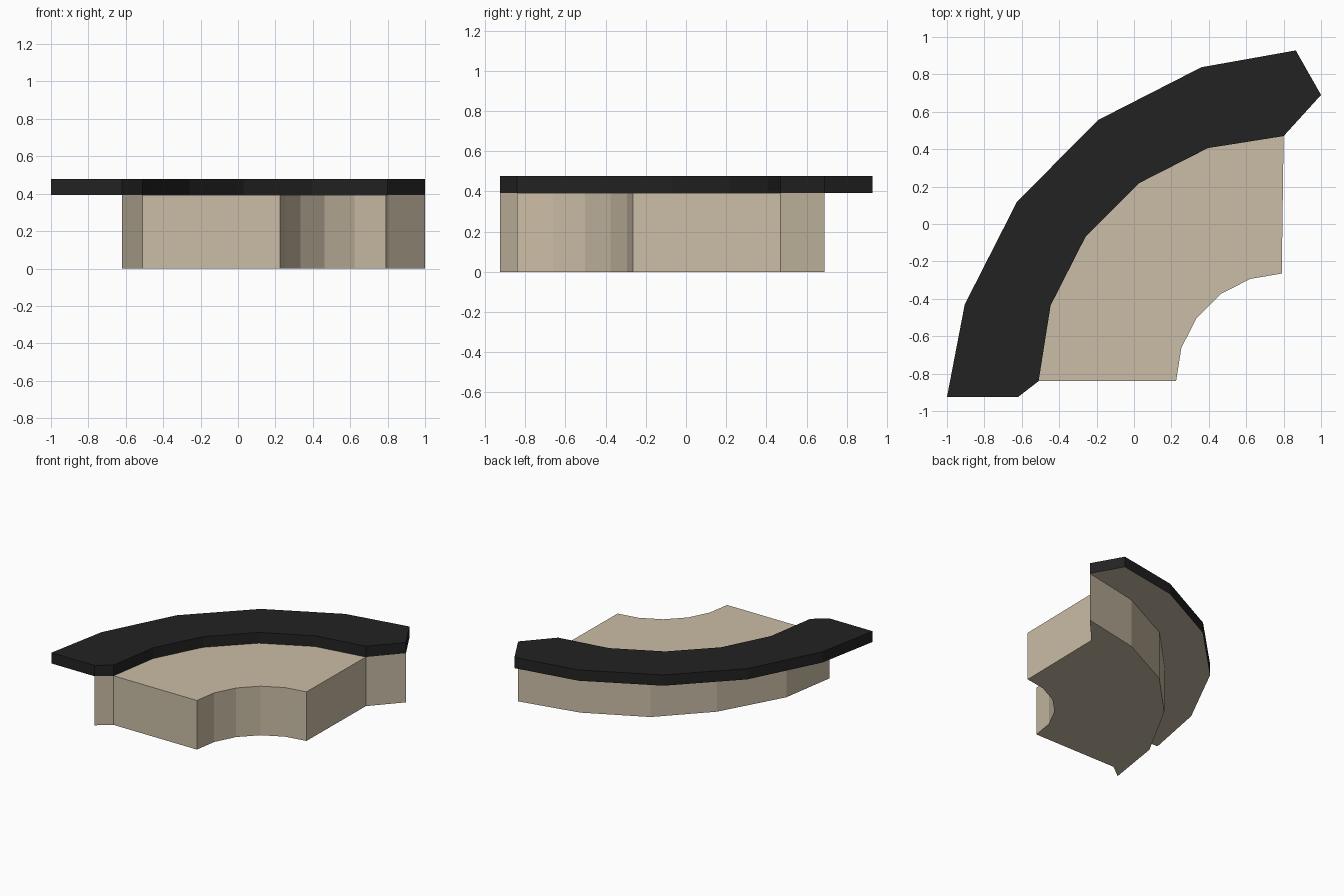
import bpy, bmesh, math

if "Cube" in bpy.data.objects:
    bpy.data.objects.remove(bpy.data.objects["Cube"])

# Colours
def material(name, rgb):
    m = bpy.data.materials.new(name)
    m.diffuse_color = (*rgb, 1)
    m.use_nodes = True
    m.node_tree.nodes["Principled BSDF"].inputs["Base Color"].default_value = m.diffuse_color
    return m

stone = material("beige", (0.60, 0.515, 0.385))
dark = material("near_black", (0.016, 0.016, 0.016))

Z_TOP, Z_JOIN = 0.478, 0.392
CX, CY = 0.80, -0.84          # shared centre of the concave arcs


def arc(radius, steps=5):
    """Quarter arc from the left (-x) round to the back (+y)."""
    return [(CX - radius * math.cos(a), CY + radius * math.sin(a))
            for a in (math.radians(90 * i / steps) for i in range(steps + 1))]


def prism(name, outline, z0, z1, mats, underside=0):
    bm = bmesh.new()
    face = bm.faces.new([bm.verts.new((x, y, z0)) for x, y in outline])
    ext = bmesh.ops.extrude_face_region(bm, geom=[face], use_keep_orig=True)
    verts = [g for g in ext["geom"] if isinstance(g, bmesh.types.BMVert)]
    bmesh.ops.translate(bm, verts=verts, vec=(0, 0, z1 - z0))
    bmesh.ops.recalc_face_normals(bm, faces=bm.faces)
    for f in bm.faces:
        f.normal_update()
        if f.normal.z < -0.5:
            f.material_index = underside
    me = bpy.data.meshes.new(name)
    bm.to_mesh(me)
    bm.free()
    for m in mats:
        me.materials.append(m)
    ob = bpy.data.objects.new(name, me)
    bpy.context.collection.objects.link(ob)
    return ob


END_L, END_R = (-0.62, -0.925), (1.0, 0.69)

# Counter body: small front arc, splayed ends, faceted back
small = arc(0.575)
small[-1] = (0.79, -0.265)
body_back = [(0.52, 0.59), (0.06, 0.36), (-0.28, 0.01), (-0.55, -0.48)]
body = small + [(0.80, 0.47), END_R] + body_back + [END_L, (-0.51, CY)]
prism("counter_body", body, 0, Z_JOIN, [stone])

# Overhanging counter top, beige on its underside
top_back = [(0.865, 0.928), (0.36, 0.838), (-0.19, 0.557),
            (-0.625, 0.12), (-0.905, -0.43), (-1.0, -0.925)]
top = arc(1.31) + [END_R] + top_back + [END_L]
prism("counter_top", top, Z_JOIN, Z_TOP, [dark, stone], underside=1)
